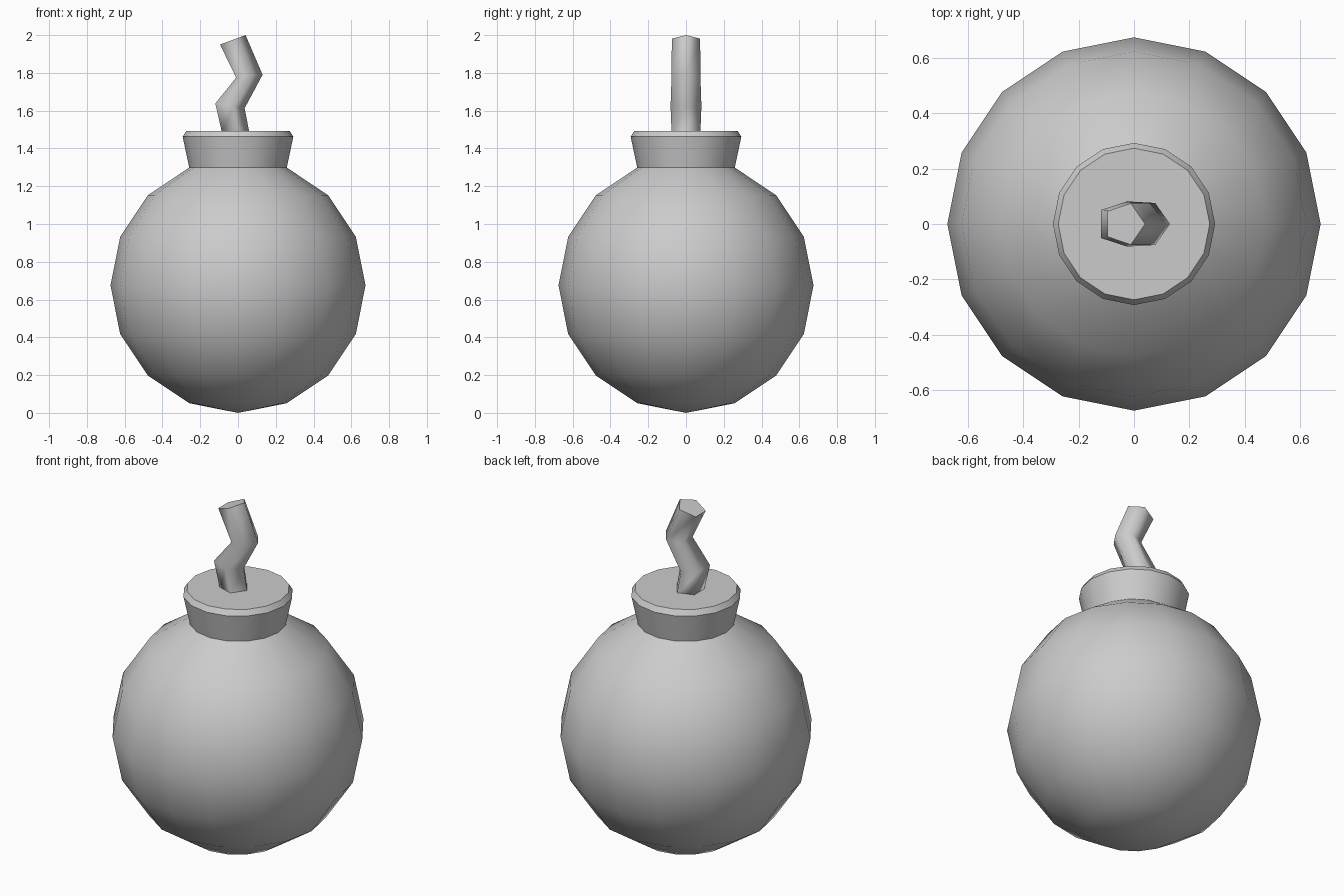
import bpy
import bmesh
from math import cos, sin, pi, radians

cube = bpy.data.objects.get("Cube")
if cube:
    bpy.data.objects.remove(cube)

GREY = (0.6, 0.6, 0.6, 1)
mat = bpy.data.materials.new("plain grey")
mat.use_nodes = True
mat.diffuse_color = GREY
mat.node_tree.nodes["Principled BSDF"].inputs["Base Color"].default_value = GREY

RADIUS = 0.675
SIDES = 16


def add_object(name, bm, sharp_angle):
    bmesh.ops.recalc_face_normals(bm, faces=bm.faces)
    mesh = bpy.data.meshes.new(name)
    bm.to_mesh(mesh)
    bm.free()
    mesh.materials.append(mat)
    obj = bpy.data.objects.new(name, mesh)
    bpy.context.collection.objects.link(obj)
    bpy.ops.object.select_all(action='DESELECT')
    obj.select_set(True)
    bpy.context.view_layer.objects.active = obj
    bpy.ops.object.shade_smooth_by_angle(angle=radians(sharp_angle))
    return obj


def bridge(bm, low, high):
    n = len(low)
    for i in range(n):
        j = (i + 1) % n
        bm.faces.new((low[i], low[j], high[j], high[i]))


def loft(bm, rings):
    loops = [[bm.verts.new(p) for p in ring] for ring in rings]
    for low, high in zip(loops, loops[1:]):
        bridge(bm, low, high)
    return loops


def circle(r, z):
    angles = [2 * pi * i / SIDES for i in range(SIDES)]
    return [(r * cos(a), r * sin(a), z) for a in angles]


# Round body, open at the neck, rising into a flared collar with a bevelled rim
bm = bmesh.new()
profile = []
for k in range(1, 8):
    a = pi * k / 8
    profile.append((RADIUS * sin(a), RADIUS - RADIUS * cos(a)))
profile += [(0.293, 1.462), (0.274, 1.492)]
loops = loft(bm, [circle(r, z) for r, z in profile])
bottom = bm.verts.new((0, 0, 0))
for i in range(SIDES):
    bm.faces.new((bottom, loops[0][(i + 1) % SIDES], loops[0][i]))
bm.faces.new(loops[-1])
add_object("round_body_and_collar", bm, 30)

# Crooked five-sided fuse: left and right outline points of each ring, half depth
bends = [((-0.085, 1.485), (0.06, 1.485), 0.08),
         ((-0.12, 1.638), (0.035, 1.613), 0.086),
         ((-0.01, 1.775), (0.13, 1.79), 0.08),
         ((-0.095, 1.95), (0.04, 2.0), 0.079)]
rings = []
for (x0, z0), (x1, z1), r in bends:
    ring = []
    for i in range(5):
        a = 2 * pi * i / 5
        t = (cos(a) + cos(pi / 5)) / (1 + cos(pi / 5))
        ring.append((x0 + t * (x1 - x0), r * sin(a), z0 + t * (z1 - z0)))
    rings.append(ring)
bm = bmesh.new()
loops = loft(bm, rings)
bm.faces.new(loops[0])
bm.faces.new(loops[-1])
add_object("fuse", bm, 80)
